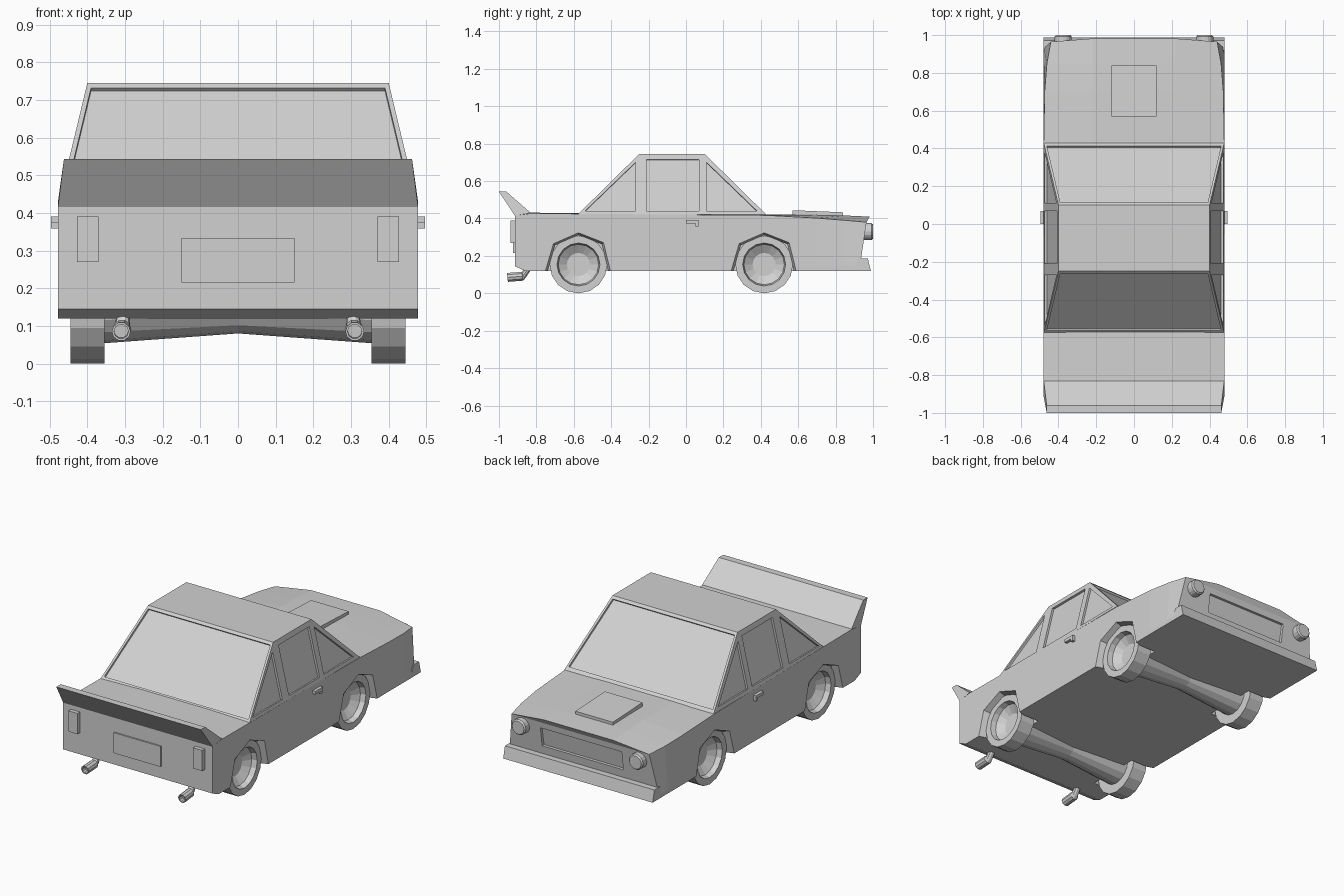
import bpy
import bmesh
import math
from mathutils import Vector

cube = bpy.data.objects.get("Cube")
if cube:
    bpy.data.objects.remove(cube, do_unlink=True)

# One plain grey for the whole car
GREY = (0.64, 0.64, 0.64, 1)
grey = bpy.data.materials.new("plain grey")
grey.use_nodes = True
grey.diffuse_color = GREY
grey.node_tree.nodes["Principled BSDF"].inputs["Base Color"].default_value = GREY


def loft(bm, rings):
    """Skin a row of matching rings, cap both ends, and face it outwards."""
    rows = [[bm.verts.new(p) for p in ring] for ring in rings]
    n = len(rows[0])
    faces = []
    for a, b in zip(rows, rows[1:]):
        for i in range(n):
            j = (i + 1) % n
            faces.append(bm.faces.new((a[i], a[j], b[j], b[i])))
    for i in range((n - 1) // 2):
        strip = list(dict.fromkeys((i, i + 1, n - 2 - i, n - 1 - i)))
        faces.append(bm.faces.new([rows[-1][k] for k in strip]))
        faces.append(bm.faces.new([rows[0][k] for k in reversed(strip)]))
    bm.normal_update()
    middle = sum((v.co for row in rows for v in row), Vector()) / (n * len(rows))
    volume = sum((f.calc_center_median() - middle).dot(f.normal) * f.calc_area()
                 for f in faces)
    if volume < 0:
        bmesh.ops.reverse_faces(bm, faces=faces)


def finish(name, bm):
    mesh = bpy.data.meshes.new(name)
    bm.to_mesh(mesh)
    bm.free()
    mesh.materials.append(grey)
    obj = bpy.data.objects.new(name, mesh)
    bpy.context.collection.objects.link(obj)
    return obj


def solid(name, *lofts):
    bm = bmesh.new()
    for rings in lofts:
        loft(bm, rings)
    return finish(name, bm)


def across(profile, x0, x1):
    """Rings of a (y, z) profile at two x positions."""
    return [[(x, y, z) for y, z in profile] for x in (x0, x1)]


def box(x0, x1, y0, y1, z0, z1):
    return across([(y0, z0), (y1, z0), (y1, z1), (y0, z1)], x0, x1)


def lathe(name, profile, center, axis="X", steps=16):
    """Turn an (along, radius) profile about an axis through center."""
    bm = bmesh.new()
    along = Vector((1, 0, 0)) if axis == "X" else Vector((0, 1, 0))
    c = Vector(center)
    verts = [bm.verts.new(c + along * a + Vector((0, 0, r))) for a, r in profile]
    edges = [bm.edges.new(pair) for pair in zip(verts, verts[1:])]
    bmesh.ops.spin(bm, geom=verts + edges, cent=c, axis=along,
                   angle=math.tau, steps=steps)
    bmesh.ops.remove_doubles(bm, verts=bm.verts, dist=0.0005)
    bmesh.ops.recalc_face_normals(bm, faces=bm.faces)
    return finish(name, bm)


def cut(obj, cutter):
    cutter.hide_render = True
    mod = obj.modifiers.new("cut", "BOOLEAN")
    mod.operation = "DIFFERENCE"
    mod.solver = "EXACT"
    mod.object = cutter
    bpy.context.view_layer.objects.active = obj
    bpy.ops.object.modifier_apply(modifier=mod.name)
    bpy.data.objects.remove(cutter, do_unlink=True)


def mirrored(name, make):
    for side, s in (("left", 1), ("right", -1)):
        make(side + "_" + name, s)


W = 0.478        # half width of the body
BELT = 0.42      # height where the cabin starts
FLOOR = 0.12


def section(floor_y, side_y, crown_y, side_w, side_z, crown_z):
    half = [(W, floor_y, FLOOR), (W, min(side_y, 0.93), 0.145),
            (side_w, side_y, side_z), (0.22, crown_y, crown_z)]
    return half + [(-x, y, z) for x, y, z in reversed(half)]


# Lower body, tapering to a crowned nose
body = solid("body", [
    section(-0.86, -0.915, -0.915, W, 0.416, 0.422),
    section(-0.83, -0.83, -0.83, W, 0.427, 0.431),
    section(0.43, 0.43, 0.43, W, 0.417, 0.422),
    section(0.7, 0.7, 0.7, 0.473, 0.402, 0.42),
    section(0.85, 0.85, 0.85, 0.461, 0.39, 0.416),
    section(0.93, 0.965, 0.982, 0.44, 0.38, 0.41)])

# Wheel arches and grille recess
WHEEL_Y = (-0.575, 0.418)
WHEEL_Z = 0.154
ARCH = [(-0.19, -0.05), (-0.178, -0.034), (-0.135, 0.112), (0, 0.171),
        (0.135, 0.118), (0.172, -0.034), (0.185, -0.05)]
cuts = []
for wy in WHEEL_Y:
    for s in (1, -1):
        cuts.append([[(s * x, wy + k * y, WHEEL_Z + (k * z if z > 0 else z))
                      for y, z in ARCH]
                     for x, k in ((0.335, 0.92), (0.44, 0.92), (0.482, 1.0))])
cuts.append(across([(0.926, 0.235), (1.1, 0.235), (1.1, 0.345), (0.945, 0.345)],
                   -0.26, 0.26))
cut(body, solid("body_cutter", *cuts))

# Cabin
ROOF, ROOF_W = 0.745, 0.4
LEAN = (W - ROOF_W) / (ROOF - BELT)
RAKE = 0.33 / (ROOF - BELT)


def cabin_ring(w, back, front, z):
    return [(-w, back, z), (w, back, z), (w, front, z), (-w, front, z)]


cabin = solid("cabin", [cabin_ring(W, -0.58, 0.43, BELT),
                        cabin_ring(ROOF_W, -0.25, 0.1, ROOF)])


def recess(points, normal, depth=0.012):
    n = Vector(normal).normalized()
    return [[Vector(p) + n * d for p in points] for d in (-depth, depth * 2)]


def wide_at(z):
    return W - LEAN * (z - BELT)


# Sunken window panes
SIDE_WINDOWS = [
    [(-0.54, 0.44), (-0.27, 0.44), (-0.27, 0.7)],
    [(-0.21, 0.44), (0.07, 0.44), (0.07, 0.715), (-0.21, 0.715)],
    [(0.11, 0.44), (0.38, 0.44), (0.11, 0.7)]]
panes = []
for s in (1, -1):
    for shape in SIDE_WINDOWS:
        panes.append(recess([(s * wide_at(z), y, z) for y, z in shape],
                            (s, 0, LEAN)))
for base, s in ((0.43, 1), (-0.58, -1)):
    corners = [(side * (wide_at(z) - 0.013), base - s * RAKE * (z - BELT), z)
               for side, z in ((-1, 0.436), (1, 0.436), (1, 0.732), (-1, 0.732))]
    panes.append(recess(corners, (0, s, RAKE)))
cut(cabin, solid("window_cutter", *panes))

# Tail spoiler, narrowing towards its lip
TAIL = [(W, -0.915, 0.415), (0.462, -1, 0.543), (0.462, -0.96, 0.543),
        (W, -0.83, 0.43)]
solid("spoiler", [TAIL, [(-x, y, z) for x, y, z in TAIL]])

# Front bumper and bonnet scoop
solid("front_bumper", across([(0.9, FLOOR), (0.988, FLOOR), (0.972, 0.187),
                              (0.92, 0.187)], -W, W))
solid("bonnet_scoop", across([(0.57, 0.41), (0.84, 0.41), (0.84, 0.433),
                              (0.57, 0.444)], -0.12, 0.12))

# Rear plate and tail lights
solid("rear_plate", box(-0.15, 0.15, -0.924, -0.9, 0.215, 0.333))
mirrored("tail_light", lambda name, s: solid(
    name, box(s * 0.37, s * 0.428, -0.938, -0.9, 0.27, 0.39)))

# Headlights
mirrored("headlight", lambda name, s: lathe(
    name, [(-0.06, 0), (-0.06, 0.045), (0.03, 0.045), (0.038, 0.038), (0.038, 0)],
    (s * 0.375, 0.962, 0.33), "Y"))

# Door handles
mirrored("door_handle", lambda name, s: solid(
    name, box(s * 0.47, s * 0.496, 0, 0.068, 0.373, 0.391),
    box(s * 0.47, s * 0.496, 0.05, 0.068, 0.358, 0.373)))

# Wheels with dished rims, and the tapered axles
RIM = [(0.355, 0), (0.355, 0.154), (0.445, 0.154), (0.445, 0.115),
       (0.415, 0.108), (0.385, 0.062), (0.385, 0)]
for place, wy in zip(("rear", "front"), WHEEL_Y):
    mirrored(place + "_wheel", lambda name, s: lathe(
        name, [(s * x, r) for x, r in RIM], (0, wy, WHEEL_Z)))
    lathe(place + "_axle", [(-0.356, 0.1), (0, 0.074), (0.356, 0.1)],
          (0, wy, WHEEL_Z))


# Bent exhaust pipes
def exhaust(name, s):
    slope = Vector((0, -1, -0.12)).normalized()
    up = Vector((0, -0.12, 1)).normalized()
    rings = []
    path = [((0.305, -0.845, 0.13), 0.018, 0.7), ((0.307, -0.87, 0.095), 0.02, 0.35),
            ((0.308, -0.875, 0.091), 0.025, 0), ((0.31, -0.955, 0.085), 0.025, 0),
            ((0.31, -0.955, 0.085), 0.019, 0), ((0.31, -0.93, 0.087), 0.019, 0)]
    for (x, y, z), r, tilt in path:
        v = (up + slope * tilt).normalized()
        c = Vector((s * x, y, z))
        rings.append([c + Vector((r * math.cos(a), 0, 0)) + v * r * math.sin(a)
                      for a in (math.tau * i / 10 for i in range(10))])
    solid(name, rings)


mirrored("exhaust", exhaust)
